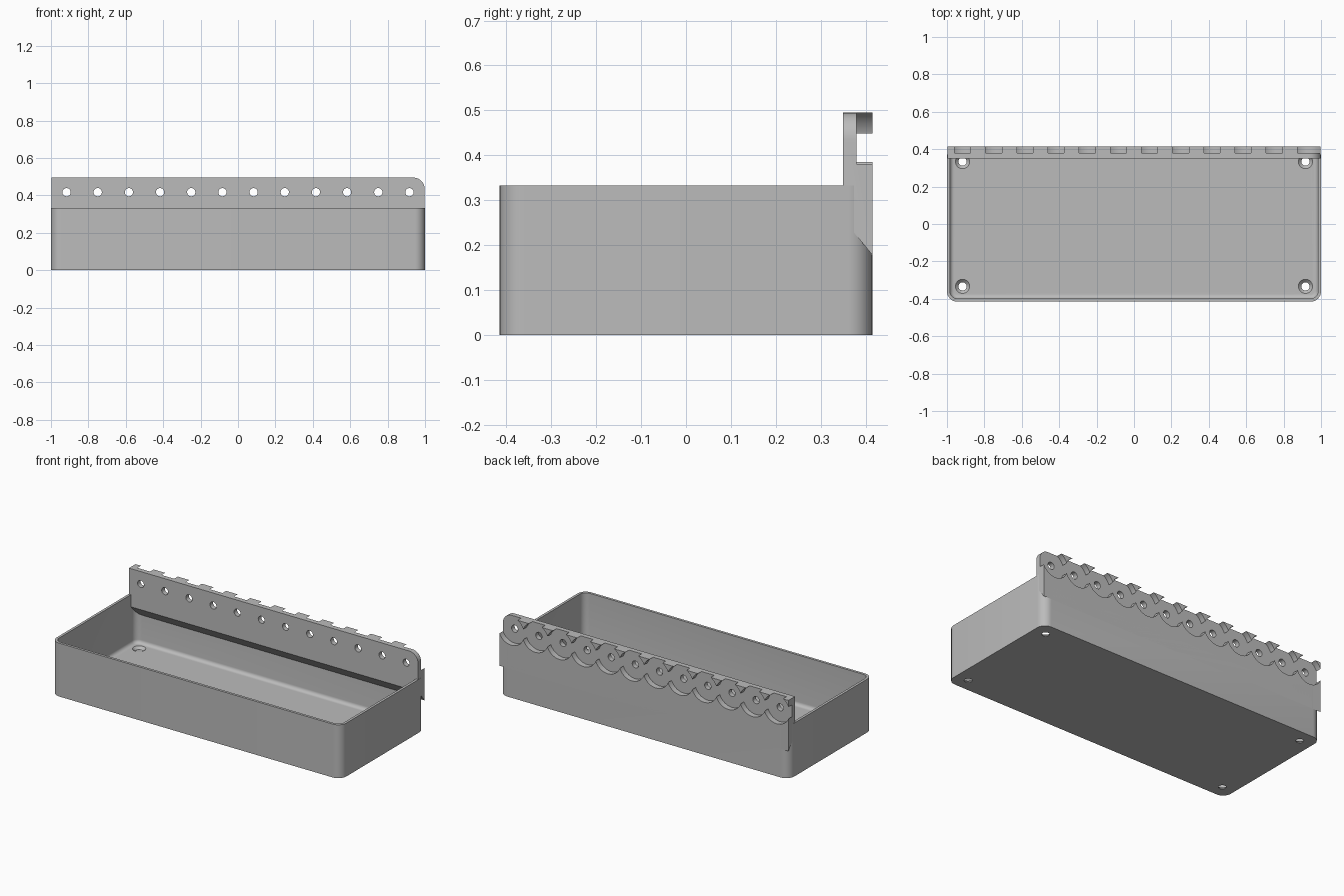
import bpy, bmesh, math
from mathutils import Matrix, Vector

if "Cube" in bpy.data.objects:
    bpy.data.objects.remove(bpy.data.objects["Cube"])

PITCH = 1 / 6
HOLE_Z = 0.417
HALF_Y = 0.415
WALL = 0.016
FLOOR = 0.02

grey = bpy.data.materials.new("plain_grey")
grey.use_nodes = True
grey.diffuse_color = (0.5, 0.5, 0.5, 1)
grey.node_tree.nodes["Principled BSDF"].inputs["Base Color"].default_value = (0.5, 0.5, 0.5, 1)


def make_object(name, bm):
    bmesh.ops.recalc_face_normals(bm, faces=bm.faces)
    mesh = bpy.data.meshes.new(name)
    bm.to_mesh(mesh)
    bm.free()
    mesh.materials.append(grey)
    obj = bpy.data.objects.new(name, mesh)
    bpy.context.collection.objects.link(obj)
    return obj


def rounded_ring(hx, hy, r, z, steps=8):
    """Rounded rectangle as a list of points; hx = hy = r gives a circle."""
    ring = []
    for k, (sx, sy) in enumerate([(1, 1), (-1, 1), (-1, -1), (1, -1)]):
        for i in range(steps + 1):
            a = (k + i / steps) * math.pi / 2
            ring.append(Vector((sx * (hx - r) + r * math.cos(a),
                                sy * (hy - r) + r * math.sin(a), z)))
    return ring


def loft(bm, rings, offset=(0, 0, 0)):
    """Skin a stack of rings and cap both ends."""
    loops = [[bm.verts.new(p + Vector(offset)) for p in ring] for ring in rings]
    n = len(loops[0])
    for a, b in zip(loops, loops[1:]):
        for i in range(n):
            j = (i + 1) % n
            bm.faces.new((a[i], a[j], b[j], b[i]))
    bm.faces.new(loops[0])
    bm.faces.new(loops[-1])
    bmesh.ops.remove_doubles(bm, verts=bm.verts, dist=1e-5)


def row_of_cylinders(name, indices, radius, y0, y1):
    """Cylinders along y on the mounting-hole pitch."""
    bm = bmesh.new()
    for i in indices:
        place = (Matrix.Translation(((i - 5.5) * PITCH, (y0 + y1) / 2, HOLE_Z))
                 @ Matrix.Rotation(math.pi / 2, 4, 'X'))
        bmesh.ops.create_cone(bm, cap_ends=True, segments=48, radius1=radius,
                              radius2=radius, depth=y1 - y0, matrix=place)
    return make_object(name, bm)


def cut(obj, cutters):
    for c in cutters:
        mod = obj.modifiers.new(c.name, 'BOOLEAN')
        mod.operation = 'DIFFERENCE'
        mod.solver = 'EXACT'
        mod.object = c
    bpy.context.view_layer.update()
    graph = bpy.context.evaluated_depsgraph_get()
    mesh = bpy.data.meshes.new_from_object(obj.evaluated_get(graph))
    obj.modifiers.clear()
    obj.data = mesh


# Tray: outer wall, rim, inner wall, filleted inner floor
fillet = 0.022
rings = [rounded_ring(1, HALF_Y, 0.055, 0), rounded_ring(1, HALF_Y, 0.055, 0.333),
         rounded_ring(1 - WALL, HALF_Y - WALL, 0.039, 0.333)]
for i in range(7):
    a = i / 6 * math.pi / 2
    inset = WALL + fillet * (1 - math.cos(a))
    rings.append(rounded_ring(1 - inset, HALF_Y - inset, 0.055 - inset,
                              FLOOR + fillet * (1 - math.sin(a))))
bm = bmesh.new()
loft(bm, rings)
tray = make_object("tray", bm)

# Back plate: side profile with a sloped underside, rounded top corners
profile = [(0.35, 0.257), (0.35, 0.495), (HALF_Y, 0.495), (HALF_Y, 0.178)]
half = 0.998
bm = bmesh.new()
loft(bm, [[Vector((x, y, z)) for y, z in profile] for x in (-half, half)])
corners = [e for e in bm.edges
           if all(v.co.z > 0.49 for v in e.verts)
           and abs(e.verts[0].co.x - e.verts[1].co.x) < 0.01]
bmesh.ops.bevel(bm, geom=corners, offset=0.06, segments=10, profile=0.5, affect='EDGES')
plate = make_object("back_plate", bm)

# Cutters: round sockets in the back, mounting holes, countersunk floor holes
sockets = [row_of_cylinders("socket_cutter", range(s, 12, 2), 0.0894, 0.38, 0.5) for s in (0, 1)]
holes = row_of_cylinders("mounting_hole_cutter", range(12), 0.022, 0.3, 0.45)
bm = bmesh.new()
for sx in (-1, 1):
    for sy in (-1, 1):
        loft(bm, [rounded_ring(r, r, r, z) for r, z in
                  ((0.022, -0.02), (0.022, 0.004), (0.043, 0.025))],
             (sx * 5.5 * PITCH, sy * 2 * PITCH, 0))
floor_holes = make_object("floor_hole_cutter", bm)

cut(tray, sockets + [floor_holes])
cut(plate, sockets + [holes])
for c in sockets + [holes, floor_holes]:
    bpy.data.objects.remove(c)

# Smooth curves, keep hard edges
for obj in (tray, plate):
    bpy.ops.object.select_all(action='DESELECT')
    obj.select_set(True)
    bpy.context.view_layer.objects.active = obj
    bpy.ops.object.shade_smooth_by_angle(angle=math.radians(30))
